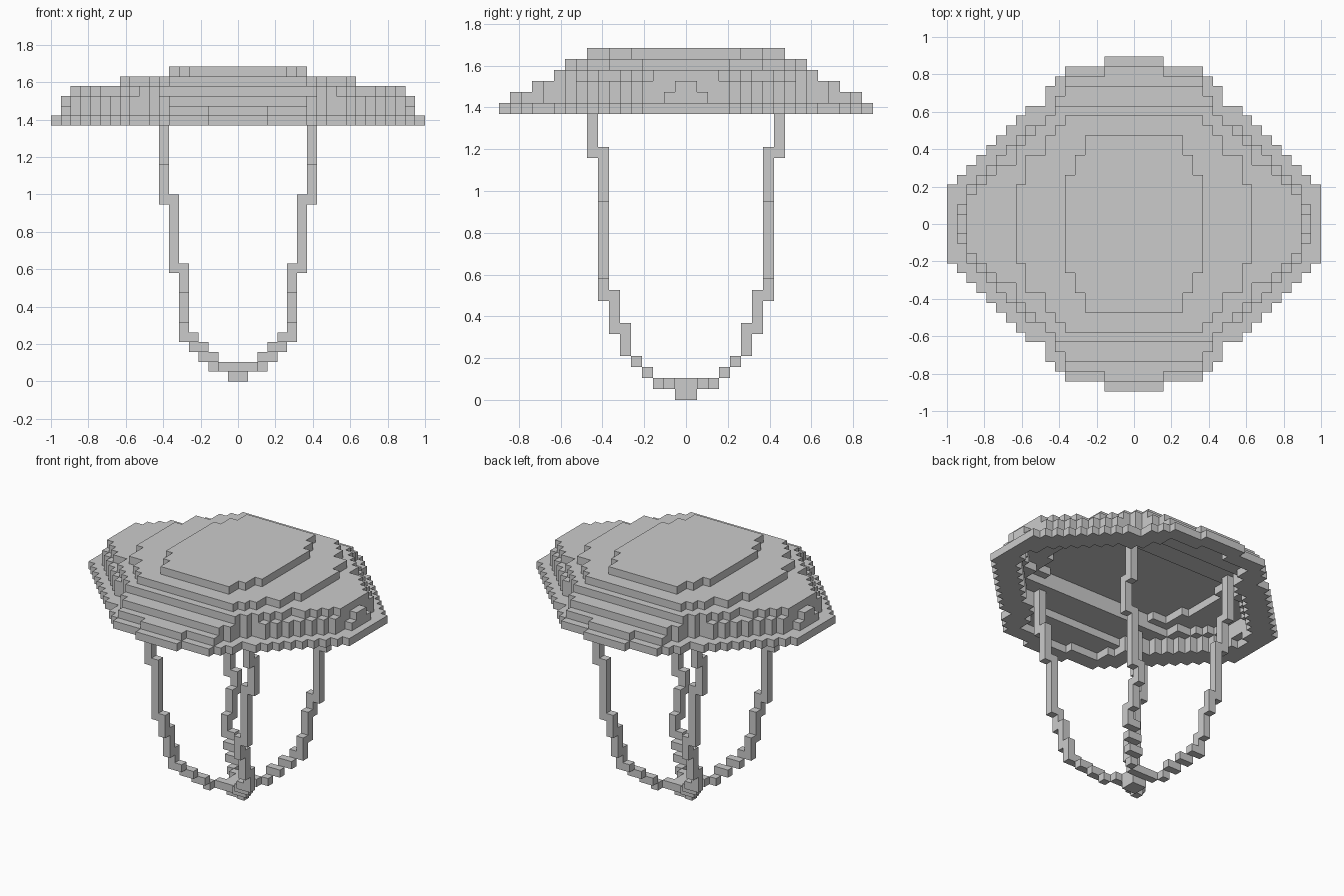
import bpy
import bmesh
from math import radians
from mathutils import Vector

cube = bpy.data.objects.get("Cube")
if cube:
    bpy.data.objects.remove(cube, do_unlink=True)

UNIT = 2 / 38          # edge of one block
CANOPY_BASE = 26       # canopy height in blocks

# Stepped diagonal shared by the middle canopy layers: (half width, reach in y)
SLOPE = [(17, 4), (16, 5), (15, 6), (14, 7), (13, 8), (12, 9), (11, 10), (9, 11)]

# Outline steps of each canopy layer, bottom to top, and the reach of its hollow
LAYERS = [
    ([(19, 4), (18, 5), (17, 6), (16, 7), (15, 8), (14, 9), (13, 10),
      (12, 11), (11, 12), (9, 14), (8, 15), (7, 16), (3, 17)], 15),
    (SLOPE + [(18, 2), (8, 13), (7, 15), (3, 16)], 11),
    (SLOPE + [(18, 1), (8, 13), (7, 14)], 7),
    ([(17, 3), (16, 4), (15, 5), (14, 6), (12, 8), (11, 9),
      (10, 10), (9, 11), (8, 12)], 7),
    ([(12, 4), (11, 7), (9, 9), (8, 10), (7, 11)], 0),
    ([(7, 5), (6, 7), (5, 9)], 0),
]

# One cord as block runs: x from/to, y from/to, z from/to
CORD_RUNS = [
    (7, 8, 8, 9, 22, 28), (7, 8, 7, 8, 18, 23), (6, 7, 7, 8, 11, 19),
    (5, 6, 7, 8, 9, 12), (5, 6, 6, 7, 6, 10), (5, 6, 5, 6, 4, 7),
    (4, 5, 5, 6, 4, 5), (4, 5, 4, 5, 3, 4), (3, 4, 4, 5, 3, 4),
    (3, 4, 3, 4, 2, 3), (2, 3, 3, 4, 2, 3), (2, 3, 2, 3, 1, 2),
    (0, 2, 1, 2, 1, 2), (0, 1, 0, 1, 1, 2),
]


def block_run(x0, x1, y0, y1, z0, z1):
    return {(x, y, z) for x in range(x0, x1)
            for y in range(y0, y1) for z in range(z0, z1)}


def outline_cells(steps):
    cells = set()
    for half, reach in steps:
        cells |= {(x, y) for x in range(-half, half)
                  for y in range(-reach, reach)}
    return cells


def shrink(cells):
    return {(x, y) for x, y in cells
            if all((x + i, y + j) in cells
                   for i in (-1, 0, 1) for j in (-1, 0, 1))}


def build_blocks(name, cells):
    """Skin a set of blocks with its outer faces and merge the flat ones."""
    bm = bmesh.new()
    verts = {}

    def vert(p):
        key = tuple(p)
        if key not in verts:
            verts[key] = bm.verts.new(Vector(key) * UNIT)
        return verts[key]

    for cell in sorted(cells):
        for axis in range(3):
            u, v = (axis + 1) % 3, (axis + 2) % 3
            for side in (0, 1):
                near = list(cell)
                near[axis] += 2 * side - 1
                if tuple(near) in cells:
                    continue
                ring = []
                for du, dv in ((0, 0), (1, 0), (1, 1), (0, 1)):
                    p = list(cell)
                    p[axis] += side
                    p[u] += du
                    p[v] += dv
                    ring.append(vert(p))
                bm.faces.new(ring if side else ring[::-1])
    bmesh.ops.dissolve_limit(bm, angle_limit=radians(1), verts=bm.verts[:],
                             edges=bm.edges[:], use_dissolve_boundaries=False)
    mesh = bpy.data.meshes.new(name)
    bm.to_mesh(mesh)
    bm.free()
    obj = bpy.data.objects.new(name, mesh)
    bpy.context.collection.objects.link(obj)
    return obj


# Canopy: stepped dome, hollow underneath with a deeper trough along x
outlines = [outline_cells(steps) for steps, reach in LAYERS]
canopy = set()
for i, (outline, (steps, reach)) in enumerate(zip(outlines, LAYERS)):
    above = outlines[min(i + 1, len(outlines) - 1)]
    hollow = {(x, y) for x, y in shrink(outline & above) if -reach <= y < reach}
    canopy |= {(x, y, CANOPY_BASE + i) for x, y in outline - hollow}
build_blocks("canopy", canopy)

# Four cords, mirrored to each corner
cord = set().union(*(block_run(*run) for run in CORD_RUNS))
for side, sx in (("left", 1), ("right", -1)):
    for end, sy in (("front", -1), ("back", 1)):
        cells = {(x if sx > 0 else -1 - x, y if sy > 0 else -1 - y, z)
                 for x, y, z in cord}
        build_blocks(f"{end}_{side}_cord", cells)

# Knot where the cords meet
build_blocks("cord_knot", block_run(-1, 1, -1, 1, 0, 1))
